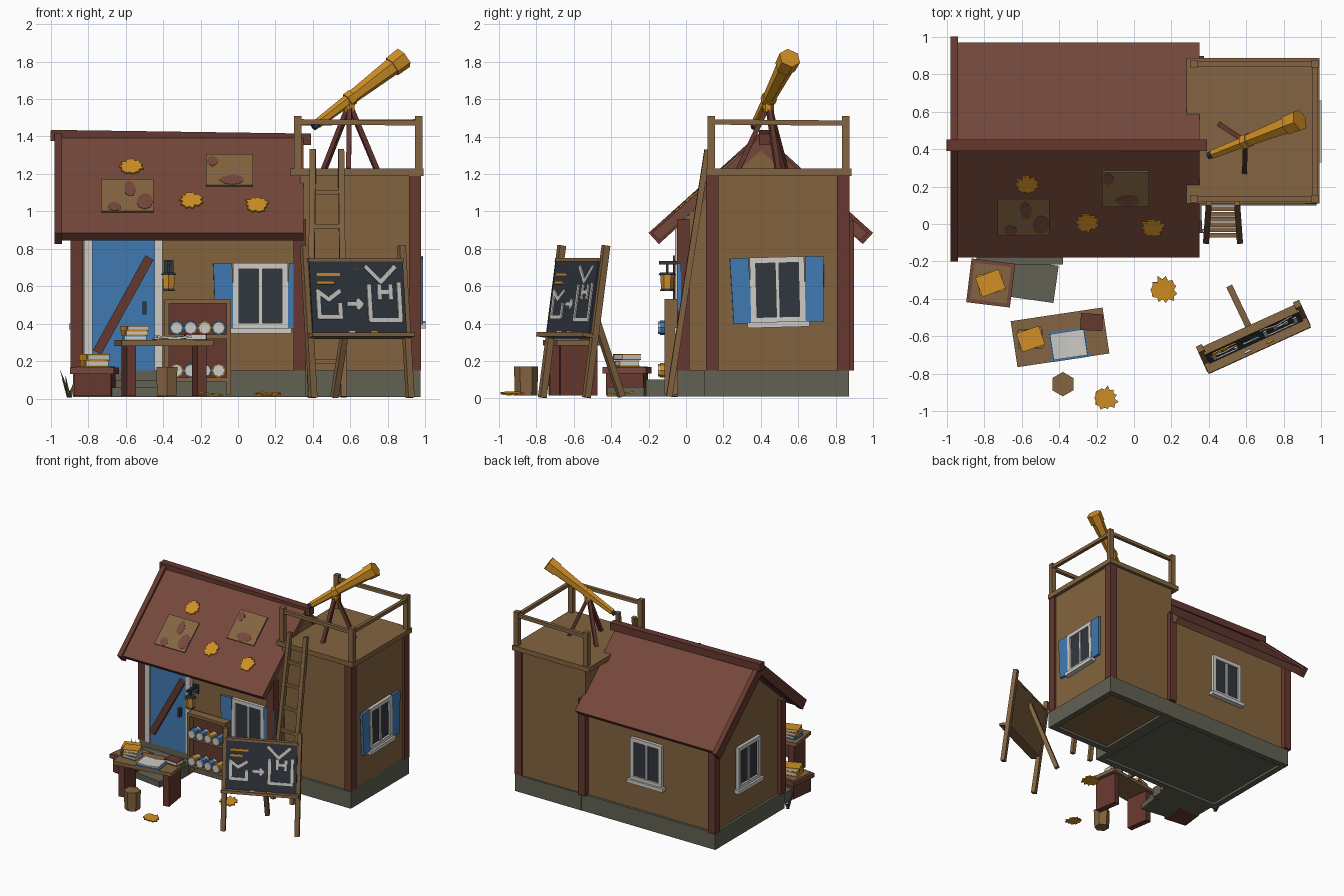
import bpy, bmesh, math, random
from mathutils import Matrix, Vector

random.seed(4)
if "Cube" in bpy.data.objects:
    bpy.data.objects.remove(bpy.data.objects["Cube"])


def material(name, *rgb):
    lin = [((c / 255 + 0.055) / 1.055) ** 2.4 for c in rgb] + [1]
    m = bpy.data.materials.new(name)
    m.use_nodes = True
    m.diffuse_color = lin
    m.node_tree.nodes["Principled BSDF"].inputs["Base Color"].default_value = lin
    return m


ROOF = material("roof_red_brown", 116, 71, 59)
POST = material("dark_red_wood", 101, 56, 47)
WALL = material("tan_plaster", 132, 100, 62)
WOOD = material("brown_wood", 131, 100, 65)
GOLD = material("gold", 208, 143, 36)
BLUE = material("blue_paint", 64, 122, 178)
WHITE = material("off_white", 205, 203, 197)
SLATE = material("dark_slate", 49, 55, 63)
STONE = material("grey_stone", 97, 97, 84)
GRASS = material("dry_grass", 74, 74, 46)

I = Matrix.Identity(4)
T = lambda *v: Matrix.Translation(v)
R = lambda deg, axis: Matrix.Rotation(math.radians(deg), 4, axis)
ALONG_X = Matrix(((0, 0, 1), (1, 0, 0), (0, 1, 0))).to_4x4()  # profile in yz


def finish(name, bm, mat, matrix):
    bmesh.ops.recalc_face_normals(bm, faces=bm.faces)
    me = bpy.data.meshes.new(name)
    bm.to_mesh(me)
    bm.free()
    me.materials.append(mat)
    ob = bpy.data.objects.new(name, me)
    ob.matrix_world = matrix
    bpy.context.collection.objects.link(ob)
    return ob


def block(name, size, mat, M=I):
    bm = bmesh.new()
    bmesh.ops.create_cube(bm, size=1, matrix=Matrix.Diagonal((*size, 1)))
    return finish(name, bm, mat, M)


def box(name, x, y, z, mat, M=I):
    mid = [(a + b) / 2 for a, b in (x, y, z)]
    return block(name, [b - a for a, b in (x, y, z)], mat, M @ T(*mid))


def prism(name, pts, lo, hi, mat, M=I):
    bm = bmesh.new()
    f = bm.faces.new([bm.verts.new((u, v, lo)) for u, v in pts])
    ext = bmesh.ops.extrude_face_region(bm, geom=[f])["geom"]
    bmesh.ops.translate(bm, vec=(0, 0, hi - lo), verts=[e for e in ext if isinstance(e, bmesh.types.BMVert)])
    return finish(name, bm, mat, M)


def aim(p, q):
    p, q = Vector(p), Vector(q)
    return T(*((p + q) / 2)) @ (q - p).to_track_quat('Z', 'Y').to_matrix().to_4x4(), (q - p).length


def beam(name, p, q, w, mat, M=I):
    A, length = aim(p, q)
    return block(name, (w, w, length), mat, M @ A)


def tube(name, p, q, r1, r2, mat, M=I, n=6):
    A, length = aim(p, q)
    bm = bmesh.new()
    bmesh.ops.create_cone(bm, cap_ends=True, segments=n, radius1=r1, radius2=r2, depth=length)
    return finish(name, bm, mat, M @ A)


def stroke(name, pts, y, w, thick, mat, M=I):
    # flat bars joining points in a vertical xz plane
    for (a, b), (c, d) in zip(pts, pts[1:]):
        ang = math.degrees(math.atan2(d - b, c - a))
        size = (math.hypot(c - a, d - b) + w * 0.6, thick, w)
        block(name, size, mat, M @ T((a + c) / 2, y, (b + d) / 2) @ R(-ang, 'Y'))


def window(name, M, shutters):
    # local frame: outside is -y, centre at the origin
    for s in (-1, 1):
        box(name + "_side_frame", (s * .13 - .016, s * .13 + .016), (-.025, .02), (-.175, .175), WHITE, M)
        box(name + "_cross_frame", (-.145, .145), (-.026, .02), (s * .16 - .016, s * .16 + .016), WHITE, M)
        if shutters:
            block(name + "_shutter", (.1, .02, .35), BLUE, M @ T(s * .196, -.015, 0) @ R(s * 2, 'Y') @ R(-s * 3, 'Z'))
    box(name + "_mullion", (-.01, .01), (-.02, .02), (-.16, .16), WHITE, M)
    box(name + "_panes", (-.12, .12), (-.01, .02), (-.15, .15), SLATE, M)
    box(name + "_sill", (-.165, .165), (-.042, .02), (-.2, -.17), WHITE, M)


def foundation(name, x, y, floor):
    # stone ring with a recessed floor under it
    t, z = .05, (.01, .15)
    for a in (x[0], x[1] - t):
        box(name + "_side", (a, a + t), y, z, STONE)
    for b in (y[0], y[1] - t):
        box(name + "_side", (x[0] + t, x[1] - t), (b, b + t), z, STONE)
    box(name + "_floor", (x[0] + t, x[1] - t), (y[0] + t, y[1] - t), (.03, .149), floor)


# --- house and tower bodies
foundation("house_foundation", (-.88, .36), (-.045, .87), STONE)
foundation("tower_foundation", (.36, .975), (.1, .872), WALL)
prism("house_walls", [(-.02, .14), (.85, .14), (.85, .95), (.4, 1.33), (-.02, .95)], -.86, .345, WALL, ALONG_X)
box("tower_walls", (.33, .96), (.12, .86), (.14, 1.2), WALL)
for x, y, h in ((-.86, -.015, .94), (.33, -.015, .96), (-.86, .86, .94), (.34, .865, .95),
                (.945, .14, 1.19), (.945, .84, 1.19)):
    box("corner_post", (x - .033, x + .033), (y - .033, y + .033), (.15, h), POST)

# --- roof
prism("roof", [(-.18, .885), (.4, 1.4), (.97, .885), (.93, .845), (.4, 1.325), (-.14, .845)], -.95, .35, ROOF, ALONG_X)
prism("barge_board", [(-.2, .885), (.4, 1.425), (1, .885), (.945, .825), (.4, 1.32), (-.145, .825)], -.98, -.94, POST, ALONG_X)
beam("ridge_beam", (-1, .42, 1.405), (.39, .42, 1.385), .06, POST)


def on_roof(x, z):
    return T(x, .4 - (1.4 - z) / .888, z) @ R(41.6, 'X')


def leaf(M, r):
    pts = []
    for i in range(22):
        k = r * (random.uniform(.88, 1.08) if i % 2 else random.uniform(.68, .9))
        a = math.tau * i / 22
        pts.append((k * math.cos(a), k * math.sin(a)))
    prism("fallen_leaf", pts, .002, .011, GOLD, M)


def bare_spot(M, x, y, rx, ry):
    pts = []
    for i in range(8):
        k, a = random.uniform(.75, 1), math.tau * i / 8
        pts.append((x + k * rx * math.cos(a), y + k * ry * math.sin(a)))
    prism("patch_bare_spot", pts, .008, .012, ROOF, M)


for x, z, w, h, spots in ((-.59, 1.08, .28, .26, ((-.07, -.09, .045, .04), (.01, .05, .035, .075), (.09, -.05, .05, .07))),
                          (-.045, 1.215, .25, .25, ((-.09, .07, .033, .05), (.01, -.08, .07, .042)))):
    block("roof_patch", (w, h, .02), WOOD, on_roof(x, z))
    for spot in spots:
        bare_spot(on_roof(x, z), *spot)
for x, z in ((-.57, 1.235), (-.25, 1.055), (.1, 1.03)):
    leaf(on_roof(x, z), .065)
leaf(T(.16, -.35, .02) @ R(5, 'X'), .075)
leaf(T(-.15, -.93, .02) @ R(6, 'Y'), .065)

# --- windows
window("front_window", T(.12, -.02, .548), True)
window("tower_window", T(.96, .49, .58) @ R(90, 'Z') @ R(-1.5, 'Y'), True)
window("back_window", T(-.24, .85, .57) @ R(180, 'Z'), False)
window("left_window", T(-.86, .42, .57) @ R(-90, 'Z'), False)

# --- door, steps, lantern
box("door", (-.79, -.44), (-.045, 0), (.15, .87), BLUE)
for x in (-.8, -.425):
    box("door_jamb", (x - .022, x + .022), (-.06, 0), (.15, .9), WHITE)
box("door_lintel", (-.82, -.4), (-.06, 0), (.87, .91), WHITE)
stroke("door_brace", [(-.745, .26), (-.48, .74)], -.055, .05, .03, POST)
box("door_handle", (-.51, -.488), (-.075, -.04), (.45, .52), SLATE)
box("upper_step", (-.84, -.38), (-.215, -.03), (.01, .1), STONE)
block("lower_step", (.25, .2, .05), STONE, T(-.54, -.305, .035) @ R(-8, 'Z'))
tube("lantern_glass", (-.37, -.1, .585), (-.37, -.1, .66), .033, .038, GOLD)
for z, r in ((.575, .04), (.66, .048)):
    tube("lantern_cap", (-.37, -.1, z), (-.37, -.1, z + .014), r, r * .8, SLATE)
beam("lantern_hook", (-.37, -.1, .67), (-.37, -.1, .73), .014, SLATE)
beam("lantern_bracket", (-.37, -.145, .725), (-.37, -.02, .725), .018, SLATE)
box("lantern_plate", (-.395, -.345), (-.035, -.02), (.67, .74), SLATE)

# --- scroll rack
for x in (-.38, -.05):
    box("rack_side", (x - .012, x + .012), (-.115, -.045), (.02, .53), WOOD)
box("rack_back", (-.37, -.06), (-.06, -.045), (.09, .52), POST)
for z in (.1, .33, .52):
    box("rack_shelf", (-.39, -.04), (-.115, -.045), (z - .012, z + .012), WOOD)
for row in range(2):
    for i in range(4):
        x, z = -.328 + i * .075, .15 + row * .228
        tube("scroll", (x, -.15, z), (x, -.055, z), .033, .033, WHITE, n=8)
        tube("scroll_band", (x, -.138, z), (x, -.085, z), .039, .039, GOLD if (i + row) % 3 == 0 else BLUE, n=8)

# --- tower deck and railing, open on the roof side
box("tower_deck", (.28, .99), (.11, .885), (1.19, 1.23), WOOD)
corners = [(.32, .135), (.965, .135), (.965, .855), (.32, .855)]
for x, y in corners:
    beam("railing_post", (x, y, 1.22), (x, y, 1.51), .04, WOOD)
for (x, y), (nx, ny) in zip(corners, corners[1:]):
    beam("railing_bar", (x, y, 1.478), (nx, ny, 1.472), .028, WOOD)

# --- telescope on its tripod
eye, end = Vector((.4, .365, 1.45)), Vector((.885, .555, 1.82))
for name, a, b, r1, r2, mat in (("eyepiece", 0, .06, .022, .022, SLATE), ("rear_tube", .05, .42, .026, .033, GOLD),
                                ("tube_ring", .38, .44, .042, .042, GOLD), ("main_tube", .42, .9, .035, .05, GOLD),
                                ("front_hood", .87, 1, .057, .06, GOLD)):
    tube("telescope_" + name, eye.lerp(end, a), eye.lerp(end, b), r1, r2, mat)
for x, y in ((.46, .53), (.59, .28), (.74, .49)):
    beam("tripod_leg", (x, y, 1.225), (.595, .44, 1.57), .026, POST)
tube("tripod_head", (.595, .44, 1.53), (.595, .44, 1.59), .03, .03, GOLD)

# --- ladder
for s in (-1, 1):
    beam("ladder_rail", (.475 + s * .09, -.09, .01), (.475 + s * .075, .115, 1.33), .032, WOOD)
for i in range(6):
    z = .2 + i * .18
    y = -.09 + .155 * z
    beam("ladder_rung", (.39, y, z), (.56, y, z), .024, WOOD)

# --- chalkboard easel
E = T(.66, -.65, .005) @ R(24.5, 'Z') @ R(-8, 'X')
for s in (-1, 1):
    beam("easel_leg", (s * .285, 0, 0), (s * .285, 0, .82), .036, WOOD, E)
beam("easel_back_leg", (.515, -.345, .01), (.625, -.575, .7), .034, WOOD)
box("chalkboard", (-.275, .275), (-.028, -.005), (.34, .735), SLATE, E)
box("chalkboard_back", (-.275, .275), (-.005, .012), (.34, .735), WOOD, E)
box("chalkboard_top_trim", (-.28, .28), (-.032, .014), (.73, .748), WOOD, E)
box("chalk_ledge", (-.3, .3), (-.075, .015), (.32, .342), WOOD, E)
for x, mat in ((-.08, WHITE), (.05, GOLD)):
    box("chalk_stick", (x, x + .04), (-.06, -.048), (.342, .354), mat, E)
for line in ([(-.24, .57), (-.176, .525), (-.11, .57)], [(-.235, .56), (-.235, .43), (-.11, .43), (-.11, .5)],
             [(-.06, .5), (.01, .5)], [(-.005, .52), (.015, .5), (-.005, .48)],
             [(.053, .7), (.135, .62), (.22, .7)], [(.065, .6), (.065, .415), (.24, .415), (.24, .61)],
             [(.125, .6), (.125, .53)], [(.19, .6), (.19, .53)], [(.125, .565), (.19, .565)]):
    stroke("chalk_line", line, -.031, .022, .008, WHITE, E)
for z, w in ((.66, .13), (.615, .09)):
    stroke("chalk_note", [(-.235, z), (-.235 + w, z)], -.031, .016, .008, GOLD, E)


def book(M, w, d, h, cover):
    block("book_pages", (w * .94, d * .94, h * .6), WHITE, M @ T(.004, 0, h / 2))
    for z in (h * .1, h * .9):
        block("book_cover", (w, d, h * .2), cover, M @ T(0, 0, z))
    block("book_spine", (.006, d, h), cover, M @ T(-w / 2, 0, h / 2))


# --- table with books, stool
D = T(-.395, -.605, 0) @ R(8.5, 'Z')
box("table_top", (-.248, .248), (-.124, .124), (.282, .312), WOOD, D)
for s in (-1, 1):
    box("table_leg_panel", (s * .19 - .025, s * .19 + .025), (-.1, .1), (.015, .285), POST, D)
for i, cover in enumerate((BLUE, GOLD, GOLD)):
    book(D @ T(-.155, .015, .312 + i * .026) @ R(i * 9 - 8, 'Z'), .125, .105, .025, cover)
box("open_book_cover", (-.06, .14), (-.125, .035), (.312, .319), BLUE, D)
for s in (-1, 1):
    block("open_book_page", (.092, .14, .012), WHITE, D @ T(.04 + s * .046, -.045, .327) @ R(s * -5, 'Y'))
book(D @ T(.18, .055, .312) @ R(-12, 'Z'), .115, .09, .035, POST)
tube("stool", (-.38, -.855, .015), (-.38, -.855, .17), .06, .065, WOOD)

# --- crate with books, grass tuft
C = T(-.765, -.315, 0) @ R(-7, 'Z')
block("crate", (.2, .2, .12), POST, C @ T(0, 0, .075))
block("crate_lid", (.235, .235, .035), ROOF, C @ T(0, 0, .15))
block("crate_lid_panel", (.195, .195, .006), WOOD, C @ T(0, 0, .168))
for i in range(2):
    book(C @ T(0, 0, .171 + i * .034) @ R(18 + i * 10, 'Z'), .13, .11, .033, GOLD)
for dx, dy, h in ((-.05, 0, .15), (-.02, -.04, .12), (.03, .03, .1), (-.04, .05, .11)):
    tube("grass_blade", (-.9, -.06, .01), (-.9 + dx, -.06 + dy, h), .014, .001, GRASS, n=3)
